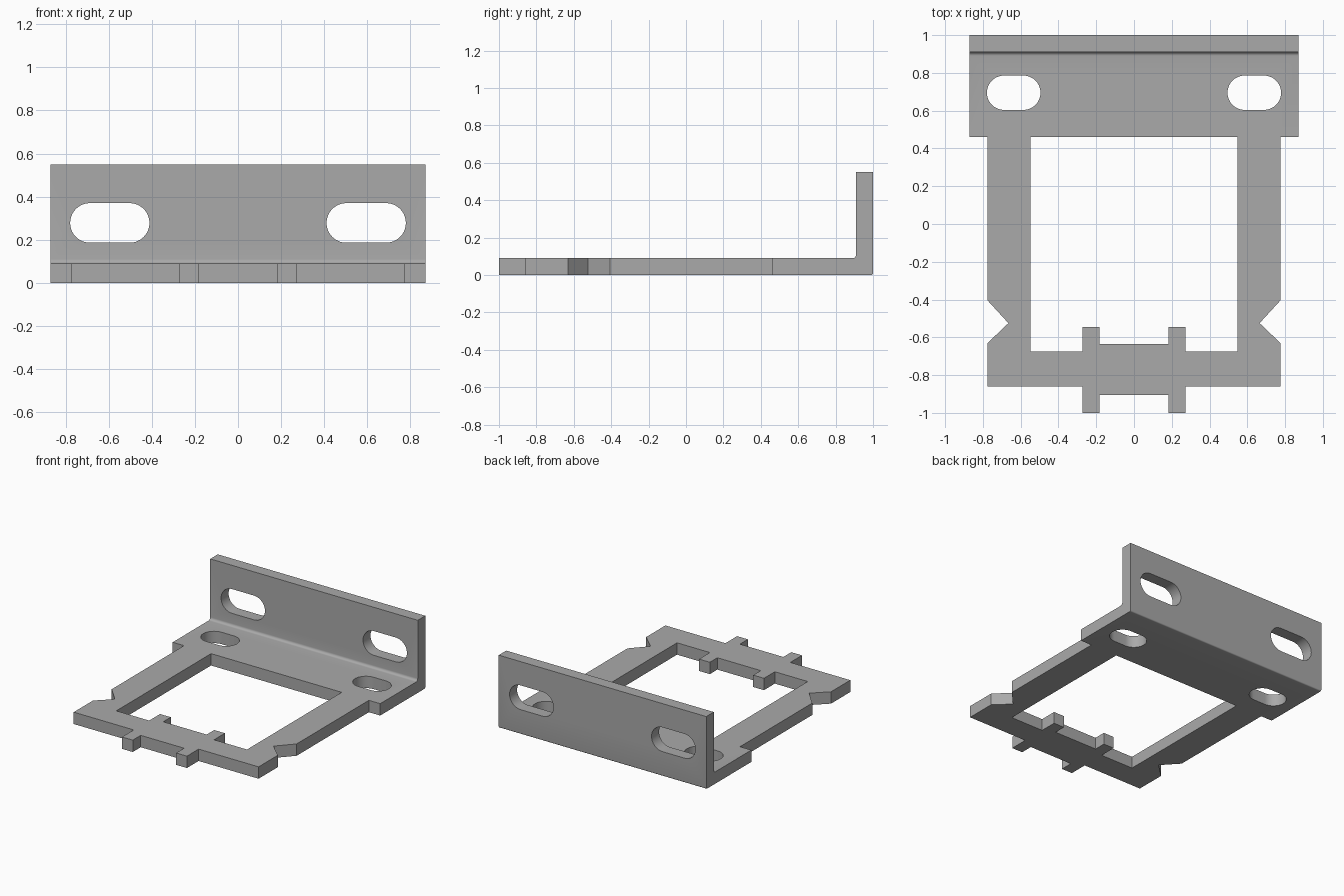
import bpy, bmesh, math
from mathutils import Vector

cube = bpy.data.objects.get("Cube")
if cube:
    bpy.data.objects.remove(cube, do_unlink=True)

T = 0.09           # sheet thickness
HALF_W = 0.87      # half width of the angle section

grey = bpy.data.materials.new("plain_grey")
grey.use_nodes = True
colour = (0.4, 0.4, 0.4, 1)
grey.diffuse_color = colour
grey.node_tree.nodes["Principled BSDF"].inputs["Base Color"].default_value = colour


def prism(name, points, depth):
    """Extrude a closed loop of 3D points along the depth vector."""
    bm = bmesh.new()
    face = bm.faces.new([bm.verts.new(p) for p in points])
    result = bmesh.ops.extrude_face_region(bm, geom=[face])
    moved = [v for v in result["geom"] if isinstance(v, bmesh.types.BMVert)]
    bmesh.ops.translate(bm, vec=Vector(depth), verts=moved)
    bmesh.ops.recalc_face_normals(bm, faces=bm.faces)
    mesh = bpy.data.meshes.new(name)
    bm.to_mesh(mesh)
    bm.free()
    mesh.materials.append(grey)
    obj = bpy.data.objects.new(name, mesh)
    bpy.context.collection.objects.link(obj)
    return obj


def arc(cx, cy, r, start, end, steps):
    return [(cx + r * math.cos(math.radians(start + (end - start) * i / steps)),
             cy + r * math.sin(math.radians(start + (end - start) * i / steps)))
            for i in range(steps + 1)]


def slot(cx, cy, half_len, r):
    """Outline of a round-ended slot."""
    d = half_len - r
    return arc(cx + d, cy, r, -90, 90, 20) + arc(cx - d, cy, r, 90, 270, 20)


def combine(target, tool, operation):
    mod = target.modifiers.new(operation.title(), "BOOLEAN")
    mod.operation = operation
    mod.solver = "EXACT"
    mod.object = tool
    bpy.context.view_layer.objects.active = target
    bpy.ops.object.modifier_apply(modifier=mod.name)
    bpy.data.objects.remove(tool, do_unlink=True)


# Angle section: flat rear plate and upright flange with a bend fillet
inner, outer = 0.02, 0.01
profile = [(0.46, 0), *arc(1 - outer, outer, outer, -90, 0, 5),
           (1, 0.55), (1 - T, 0.55),
           *arc(1 - T - inner, T + inner, inner, 0, -90, 6), (0.46, T)]
bracket = prism("mounting_bracket", [(-HALF_W, y, z) for y, z in profile],
                (2 * HALF_W, 0, 0))

# Front frame: notched arms and a crossbar with four locating tabs
outside = [(0.775, 0.46), (0.775, -0.405), (0.665, -0.525), (0.775, -0.63),
           (0.775, -0.86), (0.272, -0.86), (0.272, -1), (0.182, -1), (0.182, -0.905)]
inside = [(0.182, -0.635), (0.182, -0.545), (0.272, -0.545), (0.272, -0.675),
          (0.548, -0.675), (0.548, 0.46)]


def flip(points):
    return [(-x, y) for x, y in reversed(points)]


outline = outside + flip(outside) + flip(inside) + inside
frame = prism("front_frame", [(x, y, 0) for x, y in outline], (0, 0, T))
combine(bracket, frame, "UNION")

# Mounting slots through the plate and the flange
for side in (-1, 1):
    floor_slot = [(x, y, -0.1) for x, y in slot(side * 0.637, 0.695, 0.142, 0.091)]
    combine(bracket, prism("floor_slot", floor_slot, (0, 0, 0.3)), "DIFFERENCE")
    wall_slot = [(x, 0.85, z) for x, z in slot(side * 0.595, 0.278, 0.184, 0.092)]
    combine(bracket, prism("wall_slot", wall_slot, (0, 0.3, 0)), "DIFFERENCE")

bpy.ops.object.select_all(action="DESELECT")
bracket.select_set(True)
bpy.context.view_layer.objects.active = bracket
bpy.ops.object.shade_smooth_by_angle(angle=math.radians(35))
